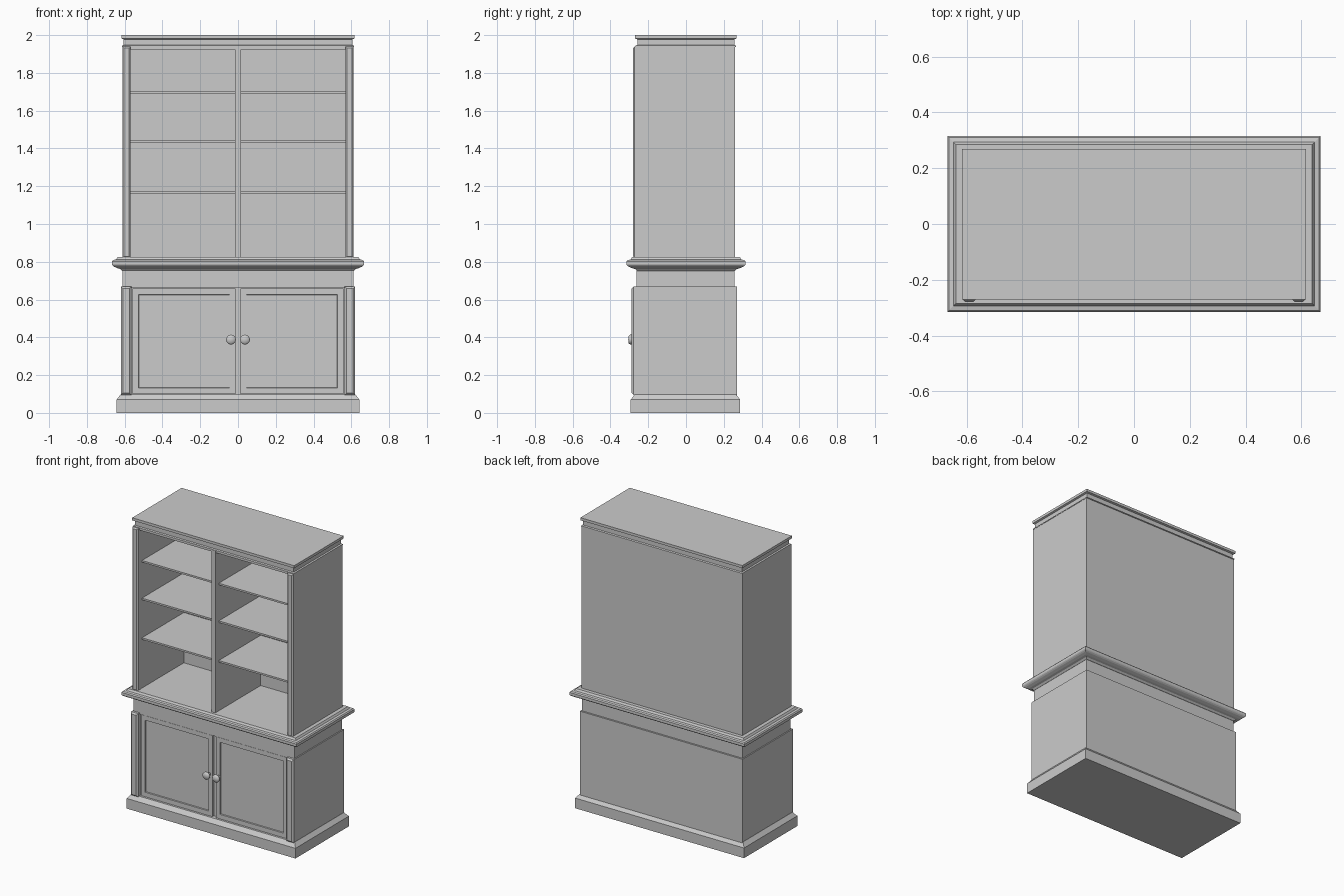
import bpy, bmesh, math
from mathutils import Matrix

cube = bpy.data.objects.get("Cube")
if cube:
    bpy.data.objects.remove(cube)

grey = bpy.data.materials.new("plain_grey")
grey.use_nodes = True
GREY = (0.6, 0.6, 0.6, 1)
grey.diffuse_color = GREY
grey.node_tree.nodes["Principled BSDF"].inputs["Base Color"].default_value = GREY


def finish(name, bm):
    bmesh.ops.recalc_face_normals(bm, faces=bm.faces)
    mesh = bpy.data.meshes.new(name)
    bm.to_mesh(mesh)
    bm.free()
    mesh.materials.append(grey)
    obj = bpy.data.objects.new(name, mesh)
    bpy.context.collection.objects.link(obj)
    return obj


def box(name, x0, x1, y0, y1, z0, z1, chamfer=0):
    """Box between two corners, optionally chamfered around its front face."""
    bm = bmesh.new()
    bmesh.ops.create_cube(bm, size=1)
    for v in bm.verts:
        v.co = (x1 if v.co.x > 0 else x0, y1 if v.co.y > 0 else y0, z1 if v.co.z > 0 else z0)
    if chamfer:
        front = min(bm.faces, key=lambda f: f.calc_center_median().y)
        bmesh.ops.bevel(bm, geom=list(front.edges), offset=chamfer, segments=1, affect='EDGES')
    return finish(name, bm)


def moulding(name, half_x, front, back, profile):
    """Stack of rectangles: each profile row is (inset, height)."""
    bm = bmesh.new()
    rings = []
    for inset, z in profile:
        x, y0, y1 = half_x - inset, front + inset, back - inset
        rings.append([bm.verts.new(p) for p in ((-x, y0, z), (x, y0, z), (x, y1, z), (-x, y1, z))])
    for a, b in zip(rings, rings[1:]):
        for i in range(4):
            j = (i + 1) % 4
            bm.faces.new((a[i], a[j], b[j], b[i]))
    bm.faces.new(rings[0])
    bm.faces.new(rings[-1])
    return finish(name, bm)


def door(name, x0, x1, z0, z1, front, back):
    """Door with a framed, recessed panel on its front face."""
    bm = bmesh.new()
    bmesh.ops.create_cube(bm, size=1)
    for v in bm.verts:
        v.co = (x1 if v.co.x > 0 else x0, back if v.co.y > 0 else front, z1 if v.co.z > 0 else z0)
    face = min(bm.faces, key=lambda f: f.calc_center_median().y)
    bmesh.ops.inset_region(bm, faces=[face], thickness=0.044)
    bmesh.ops.inset_region(bm, faces=[face], thickness=0.003, depth=-0.007)
    return finish(name, bm)


def knob(name, x, z):
    """Turned knob: shank and rounded head, lathed along y."""
    profile = [(0.011, -0.25), (0.011, -0.28), (0.02, -0.283), (0.026, -0.289),
               (0.026, -0.296), (0.02, -0.303), (0.0, -0.306)]
    bm = bmesh.new()
    verts = [bm.verts.new((r, y, 0)) for r, y in profile]
    edges = [bm.edges.new(pair) for pair in zip(verts, verts[1:])]
    bmesh.ops.spin(bm, geom=verts + edges, cent=(0, 0, 0), axis=(0, 1, 0),
                   angle=math.tau, steps=20, use_merge=True)
    bmesh.ops.remove_doubles(bm, verts=bm.verts, dist=0.0001)
    bmesh.ops.transform(bm, matrix=Matrix.Translation((x, 0, z)), verts=bm.verts)
    for f in bm.faces:
        f.smooth = True
    return finish(name, bm)


# Lower cabinet
moulding("plinth", 0.643, -0.293, 0.287, [(0, 0), (0, 0.07), (0.008, 0.08), (0.022, 0.098)])
box("lower_body", -0.62, 0.62, -0.24, 0.27, 0.09, 0.668)
box("door_top_rail", -0.56, 0.56, -0.262, -0.24, 0.66, 0.668)
moulding("frieze", 0.612, -0.262, 0.258, [(0, 0.66), (0, 0.77)])

# Countertop with moulded edge
moulding("countertop", 0.668, -0.315, 0.315,
         [(0.055, 0.752), (0.045, 0.762), (0.03, 0.766), (0.012, 0.774), (0.004, 0.78),
          (0, 0.786), (0, 0.802), (0.006, 0.809), (0.022, 0.812), (0.03, 0.825)])

# Upper case
box("back_panel", -0.61, 0.61, 0.225, 0.26, 0.82, 1.94)
box("upper_top_board", -0.61, 0.61, -0.262, 0.26, 1.925, 1.94)
box("centre_divider", -0.015, 0.015, -0.268, 0.23, 0.82, 1.94)

# Paired parts
for side, s in (("left", 1), ("right", -1)):
    def span(a, b):
        return sorted((s * a, s * b))

    box(side + "_corner_post", *span(0.565, 0.62), -0.288, -0.23, 0.095, 0.668, 0.01)
    door(side + "_door", *span(0.013, 0.558), 0.1, 0.658, -0.26, -0.235)
    knob(side + "_knob", s * 0.037, 0.388)
    box(side + "_upper_side", *span(0.57, 0.612), -0.262, 0.26, 0.82, 1.938)
    box(side + "_upper_stile", *span(0.568, 0.612), -0.28, -0.25, 0.82, 1.94, 0.008)
    for n, z in enumerate((1.165, 1.438, 1.697)):
        box(f"{side}_shelf_{n + 1}", *span(0.01, 0.575), -0.23, 0.23, z - 0.006, z + 0.006)

# Crown
moulding("crown", 0.617, -0.27, 0.268,
         [(0.003, 1.938), (0.003, 1.944), (0.012, 1.948), (0.012, 1.978), (0, 1.982), (0, 2.0)])
